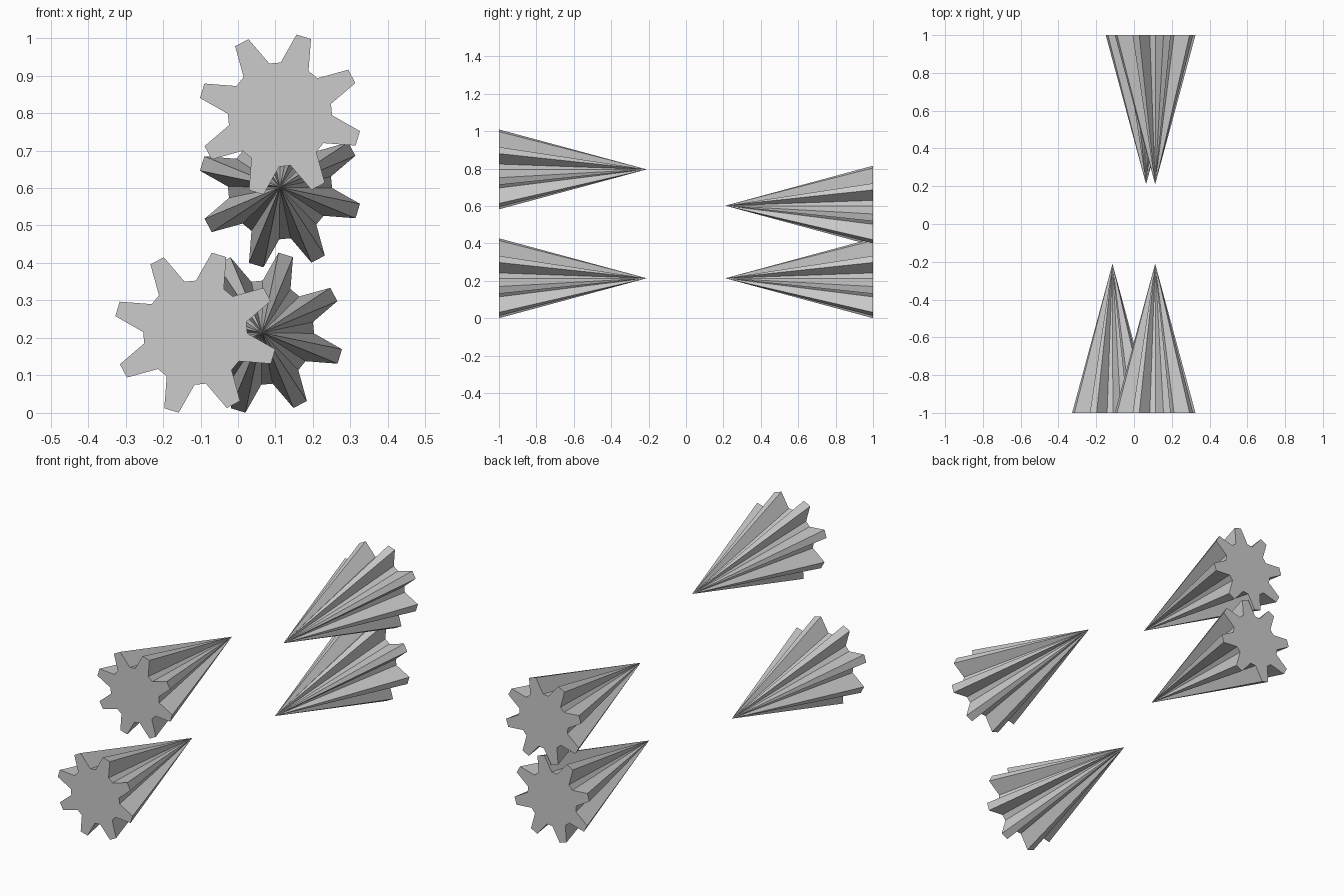
import bpy
import bmesh
from math import cos, sin, radians

if "Cube" in bpy.data.objects:
    bpy.data.objects.remove(bpy.data.objects["Cube"])

TEETH = 8
PHASE = 28.0        # direction of the first tooth, in degrees
R_TIP, R_ROOT = 0.218, 0.139
HALF_TIP, HALF_ROOT = 5.3, 16.2   # half widths of a tooth, in degrees
Y_BASE, Y_APEX = 1.0, 0.21


def gear_profile():
    """Outline of the toothed base as (x, z) pairs."""
    pts = []
    for i in range(TEETH):
        mid = PHASE + i * 360 / TEETH
        for r, off in ((R_ROOT, -HALF_ROOT), (R_TIP, -HALF_TIP),
                       (R_TIP, HALF_TIP), (R_ROOT, HALF_ROOT)):
            a = radians(mid + off)
            pts.append((r * cos(a), r * sin(a)))
    return pts


def gear_cone(name, x, z, side):
    """Toothed cone: gear-shaped base at side * Y_BASE, pointing to the middle."""
    bm = bmesh.new()
    rim = [bm.verts.new((x + px, side * Y_BASE, z + pz)) for px, pz in gear_profile()]
    apex = bm.verts.new((x, side * Y_APEX, z))
    bm.faces.new(rim)
    for a, b in zip(rim, rim[1:] + rim[:1]):
        bm.faces.new((a, b, apex))
    bmesh.ops.recalc_face_normals(bm, faces=bm.faces)
    mesh = bpy.data.meshes.new(name)
    bm.to_mesh(mesh)
    bm.free()
    bpy.context.collection.objects.link(bpy.data.objects.new(name, mesh))


# Two cones at the front, two at the back
gear_cone("front_upper_gear_cone", 0.112, 0.796, -1)
gear_cone("front_lower_gear_cone", -0.114, 0.214, -1)
gear_cone("back_upper_gear_cone", 0.112, 0.602, 1)
gear_cone("back_lower_gear_cone", 0.064, 0.214, 1)
